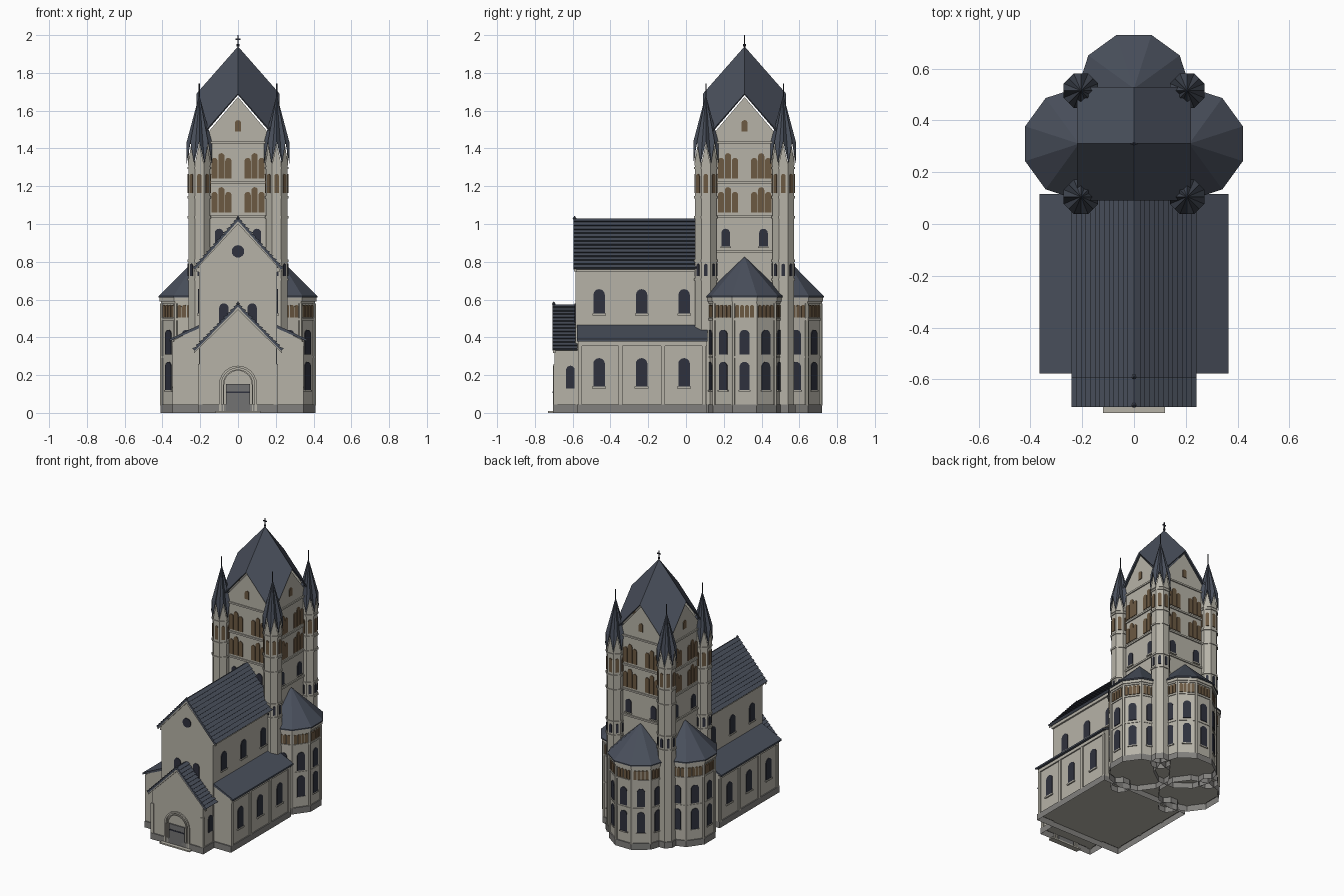
import bpy, bmesh, math
from mathutils import Vector
from math import sin, cos, pi, radians

if "Cube" in bpy.data.objects:
    bpy.data.objects.remove(bpy.data.objects["Cube"])

def material(name, r, g, b):
    m = bpy.data.materials.new(name)
    m.diffuse_color = (r, g, b, 1)
    m.use_nodes = True
    m.node_tree.nodes["Principled BSDF"].inputs["Base Color"].default_value = m.diffuse_color
    return m

STONE = material("pale stone", .47, .45, .39)
BASE = material("grey plinth stone", .22, .215, .205)
SLATE = material("slate", .066, .078, .105)
GLASS = material("dark glass", .028, .031, .047)
BROWN = material("brown louvre", .15, .10, .055)
DOOR = material("grey door", .17, .17, .17)

# ---------- helpers: each shape returns (verts, faces) ----------
def build(name, mat, shapes):
    bm = bmesh.new()
    for verts, faces in shapes:
        vs = [bm.verts.new(v) for v in verts]
        for f in faces:
            bm.faces.new([vs[i] for i in f])
    bmesh.ops.recalc_face_normals(bm, faces=bm.faces)
    me = bpy.data.meshes.new(name)
    bm.to_mesh(me)
    bm.free()
    me.materials.append(mat)
    ob = bpy.data.objects.new(name, me)
    bpy.context.collection.objects.link(ob)
    return ob

def loft(a, b):
    n = len(a)
    sides = [(i, (i + 1) % n, n + (i + 1) % n, n + i) for i in range(n)]
    return list(a) + list(b), sides + [tuple(range(n))[::-1], tuple(range(n, 2 * n))]

def box(x0, x1, y0, y1, z0, z1):
    p = [(x0, y0), (x1, y0), (x1, y1), (x0, y1)]
    return loft([(x, y, z0) for x, y in p], [(x, y, z1) for x, y in p])

def along_y(pts, y0, y1):
    return loft([(x, y0, z) for x, z in pts], [(x, y1, z) for x, z in pts])

def ring(c, r, n, rot, z):
    return [(c[0] + r * cos(rot + 2 * pi * i / n), c[1] + r * sin(rot + 2 * pi * i / n), z) for i in range(n)]

def drum(c, r, z0, z1, n, rot, r1=None):
    return loft(ring(c, r, n, rot, z0), ring(c, r1 or r, n, rot, z1))

def cone(c, r, z0, z1, n, rot):
    return ring(c, r, n, rot, z0) + [(c[0], c[1], z1)], \
        [(i, (i + 1) % n, n) for i in range(n)] + [tuple(range(n))[::-1]]

def open_bottom(shape):
    return shape[0], [f for f in shape[1] if not all(shape[0][i][2] == 0 for i in f)]

def plate(c, ang, dist, pts, out=.005):
    """Flat panel of (u, z) points on a wall at dist from c, facing ang."""
    n, t = Vector((cos(ang), sin(ang), 0)), Vector((-sin(ang), cos(ang), 0))
    f = lambda d: [Vector((c[0], c[1], z)) + n * d + t * u for u, z in pts]
    return loft(f(dist - .003), f(dist + out))

def arch(u, w, z0, z1, seg=8):
    r = w / 2
    return [(u - r, z0), (u + r, z0)] + \
        [(u + r * cos(pi * i / seg), z1 - r + r * sin(pi * i / seg)) for i in range(seg + 1)]

def rect(u, w, z0, z1):
    return [(u - w / 2, z0), (u + w / 2, z0), (u + w / 2, z1), (u - w / 2, z1)]

def gable(hw, z0, ze, zr):
    return [(-hw, z0), (hw, z0), (hw, ze), (0, zr), (-hw, ze)]

def tiled_roof(name, hw, ze, zr, y0, y1, rows):
    n = Vector((zr - ze, hw)).normalized() * .009
    right = []
    for i in range(rows):
        for t, k in ((i / rows, 0), ((i + 1) / rows, 1)):
            right.append((hw * t + n.x * k, zr + (ze - zr) * t + n.y * k))
    right.append((hw, ze))
    under = [(hw - .008, ze - .006), (0, zr - .014), (.008 - hw, ze - .006)]
    left = [(-x, z) for x, z in right[:0:-1]]
    return build(name, SLATE, [along_y(right + under + left, y0, y1)])

def rake(hw, ze, zr, w, y0, y1):
    """Sloping gable trim."""
    return along_y([(hw, ze), (0, zr), (-hw, ze), (-hw, ze - w), (0, zr - w), (hw, ze - w)], y0, y1)

glass, brown, trim = [], [], []
RIGHT, BACK, LEFT, FRONT = 0, pi / 2, pi, -pi / 2
SIDES = (RIGHT, LEFT)

# ---------- nave ----------
build("nave_walls", STONE, [along_y(gable(.207, .04, .785, 1.015), -.585, .12)])
tiled_roof("nave_roof", .235, .765, 1.03, -.595, .12, 13)
trim += [rake(.232, .768, 1.02, .02, -.593, -.58)]
glass += [plate((0, 0), FRONT, .585, [(.033 * cos(i * pi / 8), .855 + .033 * sin(i * pi / 8)) for i in range(16)])]
glass += [plate((0, 0), FRONT, .585, arch(u, .05, .46, .58)) for u in (-.075, .075)]

# ---------- aisles ----------
aisle, aisle_roof = [], []
for s in (1, -1):
    aisle.append(along_y([(s * x, z) for x, z in ((.2, .04), (.34, .04), (.34, .385), (.2, .455))], -.57, .11))
    aisle_roof.append(along_y([(s * x, z) for x, z in
                               ((.365, .378), (.365, .39), (.2, .468), (.2, .45))], -.577, .115))
build("aisle_walls", STONE, aisle)
build("aisle_roofs", SLATE, aisle_roof)
for a in SIDES:
    s = 1 if a == RIGHT else -1
    for y in (-.46, -.235, -.01):
        glass += [plate((0, 0), a, .34, arch(s * y, .062, .14, .29)),
                  plate((0, 0), a, .207, arch(s * y, .06, .525, .655))]
        trim += [plate((0, 0), a, .34, rect(s * y, .075, .13, .14), .01),
                 plate((0, 0), a, .207, rect(s * y, .072, .516, .525), .01)]
    # wall strips and eaves bands
    for y in (-.56, -.347, -.122, .095):
        trim += [plate((0, 0), a, .34, rect(s * y, .02, .04, .375), .008)]
    trim += [plate((0, 0), a, .34, rect(s * -.23, .68, .355, .378), .009),
             plate((0, 0), a, .207, rect(s * -.235, .70, .745, .77), .012)]

# ---------- porch ----------
build("porch_walls", STONE, [along_y(gable(.205, .04, .345, .56), -.695, -.57)])
tiled_roof("porch_roof", .235, .335, .575, -.706, -.575, 13)
trim += [rake(.232, .336, .566, .02, -.704, -.69)]
for a in SIDES:
    s = 1 if a == RIGHT else -1
    glass += [plate((0, 0), a, .205, arch(s * -.612, .046, .13, .25))]
trim += [box(s * .2 - .012, s * .2 + .012, -.702, -.68, .04, .26) for s in (1, -1)]
# portal mouldings, door and step
for w, v in ((.2, .176), (.16, .146)):
    trim += [plate((0, 0), FRONT, .695, arch(0, w, .01, .15 + w / 2, 12)[1:] +
                   [(-w / 2, .01), (-v / 2, .01)] + arch(0, v, .01, .15 + v / 2, 12)[:1:-1] + [(v / 2, .01)], .009)]
build("door", DOOR, [plate((0, 0), FRONT, .695, rect(0, .125, .01, .152), .008)])
build("door_bar", GLASS, [plate((0, 0), FRONT, .703, rect(0, .12, .105, .113), .003)])
build("door_step", STONE, [box(-.12, .12, -.73, -.69, 0, .01)])

# ---------- crossing tower ----------
T, H = (0, .31), .205
build("tower_walls", STONE, [box(-H, H, T[1] - H, T[1] + H, .04, 1.44)])
gables = []
for a in (RIGHT, BACK, LEFT, FRONT):
    gables.append(plate(T, a, H, [(-H, 1.43), (H, 1.43), (0, 1.672)], 0))
    brown.append(plate(T, a, H, arch(0, .032, 1.49, 1.55)))
    for s in (1, -1):
        glass.append(plate(T, a, H, arch(s * .1, .046, .88, .975)))
        trim.append(plate(T, a, H, rect(s * .1, .056, .872, .88), .009))
        # stepped triple belfry openings
        for z in (1.06, 1.24):
            for k in (-1, 0, 1):
                brown.append(plate(T, a, H, arch(s * .088 + k * .037, .033, z, z + (.135 if k == 0 else .11))))
build("tower_gables", STONE, gables)
for z in (.85, 1.035, 1.215, 1.425):
    trim.append(box(-H - .008, H + .008, T[1] - H - .008, T[1] + H + .008, z, z + .012))

# four-rhomb helm roof
R, y = .22, T[1]
rim = [(R, 0, 1.69), (R, R, 1.44), (0, R, 1.69), (-R, R, 1.44), (-R, 0, 1.69), (-R, -R, 1.44), (0, -R, 1.69), (R, -R, 1.44)]
helm = build("tower_roof", SLATE, [([(0, y, 1.94)] + [(p[0], p[1] + y, p[2]) for p in rim],
                                    [(0, i, i + 1, (i + 1) % 8 + 1) for i in (1, 3, 5, 7)])])
mod = helm.modifiers.new("thickness", 'SOLIDIFY')
mod.thickness, mod.offset = .01, -1
if helm.data.polygons[0].normal.z < 0:
    helm.data.flip_normals()
build("tower_cross", GLASS, [box(-.003, .003, y - .003, y + .003, 1.93, 2.0),
                             box(-.014, .014, y - .003, y + .003, 1.975, 1.982),
                             drum((0, y), .007, 1.94, 1.952, 8, 0)])

# ---------- corner turrets ----------
turrets, spires, finials, plinth = [], [], [], []
for sx in (1, -1):
    for sy in (1, -1):
        c, rot = (sx * .205, T[1] + sy * .205), pi / 8
        turrets.append(drum(c, .062, .04, 1.32, 8, rot))
        plinth.append(drum(c, .069, 0, .045, 8, rot))
        for z in (.70, .80, 1.03, 1.135, 1.29):
            trim.append(drum(c, .068, z, z + .012, 8, rot))
        for k in range(8):
            a, d = k * pi / 4, .062 * cos(pi / 8)
            brown.append(plate(c, a, d, arch(0, .024, 1.165, 1.265, 6), .004))
            glass.append(plate(c, a, d, arch(0, .018, .725, .79, 6), .004))
            turrets.append(plate(c, a, d, [(-.0237, 1.31), (.0237, 1.31), (.0237, 1.32), (0, 1.425), (-.0237, 1.32)], .003))
        # spire with a zigzag eave
        outer, inner = ring(c, .072, 8, rot, 1.32), ring(c, .0665, 8, 0, 1.435)
        zig = [p for pair in zip(inner, outer) for p in pair]
        spires.append((zig + [(c[0], c[1], 1.685)], [(i, (i + 1) % 16, 16) for i in range(16)]))
        finials.append(drum(c, .003, 1.67, 1.745, 6, 0))
build("turret_walls", STONE, turrets)
build("turret_spires", SLATE, spires)
build("turret_finials", GLASS, finials)

# ---------- three ten-sided apses ----------
apses, apse_roofs = [], []
for a in (RIGHT, BACK, LEFT):
    c = (T[0] + .213 * cos(a), T[1] + .213 * sin(a))
    rot, d = a + pi / 10, .2 * cos(pi / 10)
    apses.append(drum(c, .2, .04, .6, 10, rot))
    plinth.append(drum(c, .208, 0, .045, 10, rot))
    apse_roofs += [cone(c, .218, .618, .827, 10, rot), drum(c, .218, .61, .618, 10, rot)]
    for z, h, r in ((.29, .01, .204), (.49, .012, .206), (.578, .012, .206), (.59, .02, .212)):
        trim.append(drum(c, r, z, z + h, 10, rot))
    for k in range(-2, 3):
        f = a + k * pi / 5
        glass += [plate(c, f, d, arch(0, .054, .12, .27)), plate(c, f, d, arch(0, .054, .31, .44))]
        trim.append(plate(c, f, d, rect(0, .064, .112, .12), .008))
        # dwarf gallery openings
        brown += [plate(c, f, d, arch(u, .021, .505, .572, 6)) for u in (-.039, -.013, .013, .039)]
    for k in range(-3, 3):
        v = rot + k * pi / 5
        p = (c[0] + .198 * cos(v), c[1] + .198 * sin(v))
        trim.append(drum(p, .011, .04, .58, 6, v))
build("apse_walls", STONE, apses)
build("apse_roofs", SLATE, apse_roofs)

# ---------- plinth, openings and trim ----------
plinth += [box(-.348, .348, -.578, .11, 0, .045), box(-.213, .213, -.703, -.578, 0, .045)]
build("plinth", BASE, [open_bottom(s) for s in plinth])
build("windows", GLASS, glass)
build("louvred_openings", BROWN, brown)
build("stone_trim", STONE, trim)
for name, py, pz in (("nave_ridge_ball", -.59, 1.03), ("porch_ridge_ball", -.70, .577)):
    build(name, SLATE, [drum((0, py), .004, pz - .012, pz, 8, 0, .01), cone((0, py), .01, pz, pz + .014, 8, 0)])
